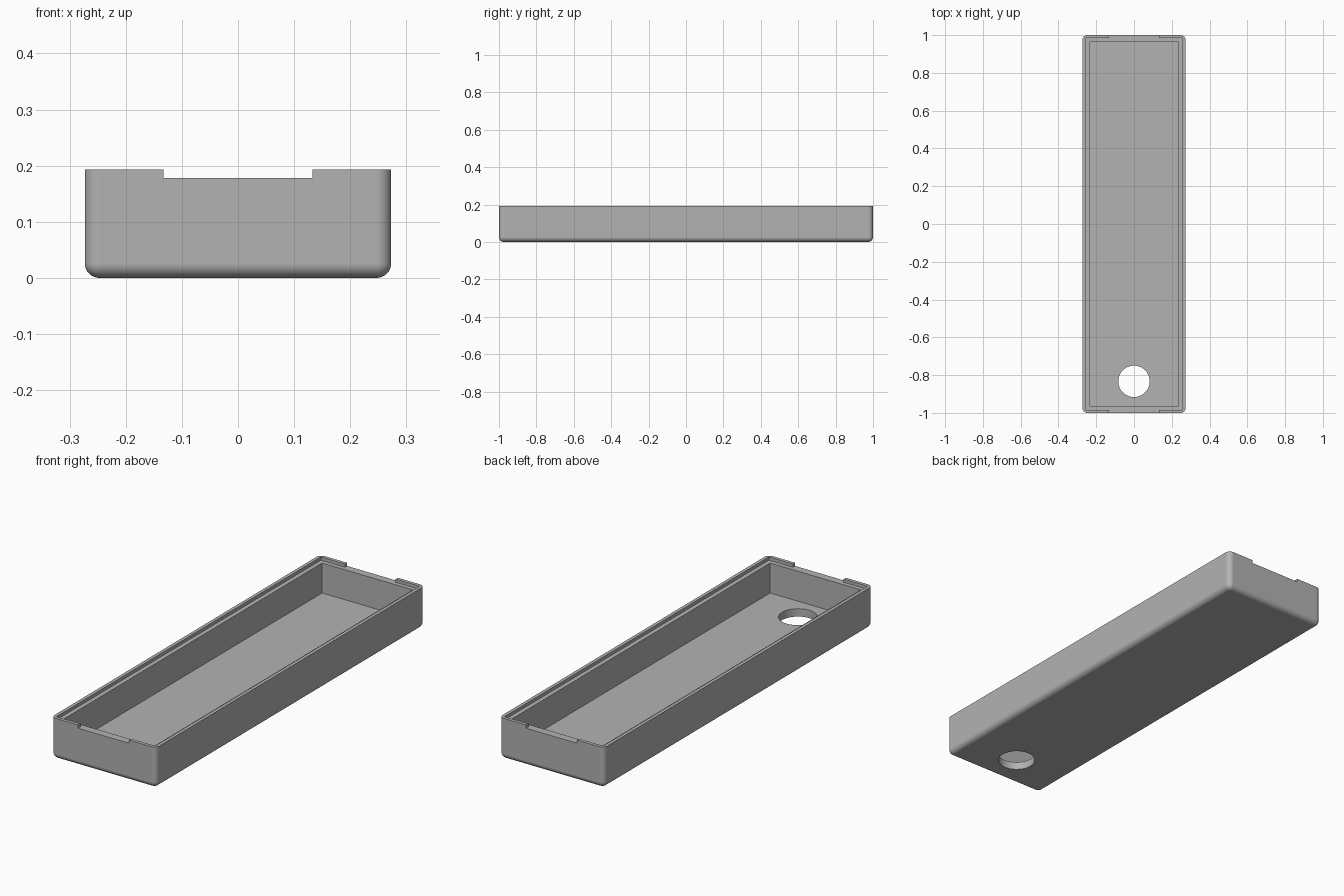
import bpy
import bmesh
import math
from mathutils import Matrix

if "Cube" in bpy.data.objects:
    bpy.data.objects.remove(bpy.data.objects["Cube"], do_unlink=True)

# Main dimensions
HALF_X, HALF_Y, HEIGHT = 0.273, 1.0, 0.193
WALL, LIP, FILLET = 0.037, 0.016, 0.026
LEDGE_Z = 0.178

grey = bpy.data.materials.new("plain grey")
grey.use_nodes = True
colour = (0.45, 0.45, 0.45, 1)
grey.diffuse_color = colour
grey.node_tree.nodes["Principled BSDF"].inputs["Base Color"].default_value = colour


def add_object(name, bm):
    mesh = bpy.data.meshes.new(name)
    bm.to_mesh(mesh)
    bm.free()
    obj = bpy.data.objects.new(name, mesh)
    bpy.context.collection.objects.link(obj)
    mesh.materials.append(grey)
    return obj


def block(half_x, half_y, low, high):
    bm = bmesh.new()
    size = Matrix.Diagonal((2 * half_x, 2 * half_y, high - low, 1))
    place = Matrix.Translation((0, 0, (low + high) / 2))
    bmesh.ops.create_cube(bm, size=1, matrix=place @ size)
    return bm


# Outer body, rounded everywhere except along the open rim
bm = block(HALF_X, HALF_Y, 0, HEIGHT)
rounded = [e for e in bm.edges if min(v.co.z for v in e.verts) < HEIGHT / 2]
bmesh.ops.bevel(bm, geom=rounded, offset=FILLET, segments=8, profile=0.5, affect='EDGES')
tray = add_object("tray", bm)

# Cutters: cavity, lid ledge, end notches and round floor hole
hole = bmesh.new()
bmesh.ops.create_cone(hole, cap_ends=True, segments=64, radius1=0.083, radius2=0.083,
                      depth=0.2, matrix=Matrix.Translation((0, -0.833, 0.05)))
cutters = [
    add_object("cavity_cutter", block(HALF_X - WALL, HALF_Y - WALL, WALL, 0.3)),
    add_object("ledge_cutter", block(HALF_X - LIP, HALF_Y - LIP, LEDGE_Z, 0.3)),
    add_object("notch_cutter", block(0.1325, HALF_Y + 0.1, LEDGE_Z, 0.3)),
    add_object("hole_cutter", hole),
]

bpy.context.view_layer.objects.active = tray
for cutter in cutters:
    cutter.hide_render = True
    cut = tray.modifiers.new(cutter.name, 'BOOLEAN')
    cut.operation = 'DIFFERENCE'
    cut.solver = 'EXACT'
    cut.object = cutter
    bpy.ops.object.modifier_apply(modifier=cut.name)
    bpy.data.objects.remove(cutter, do_unlink=True)

# Smooth fillets with crisp rims and flat walls
bpy.ops.object.select_all(action='DESELECT')
tray.select_set(True)
bpy.ops.object.shade_smooth_by_angle(angle=math.radians(30))
weighted = tray.modifiers.new("flat_walls", 'WEIGHTED_NORMAL')
weighted.keep_sharp = True
